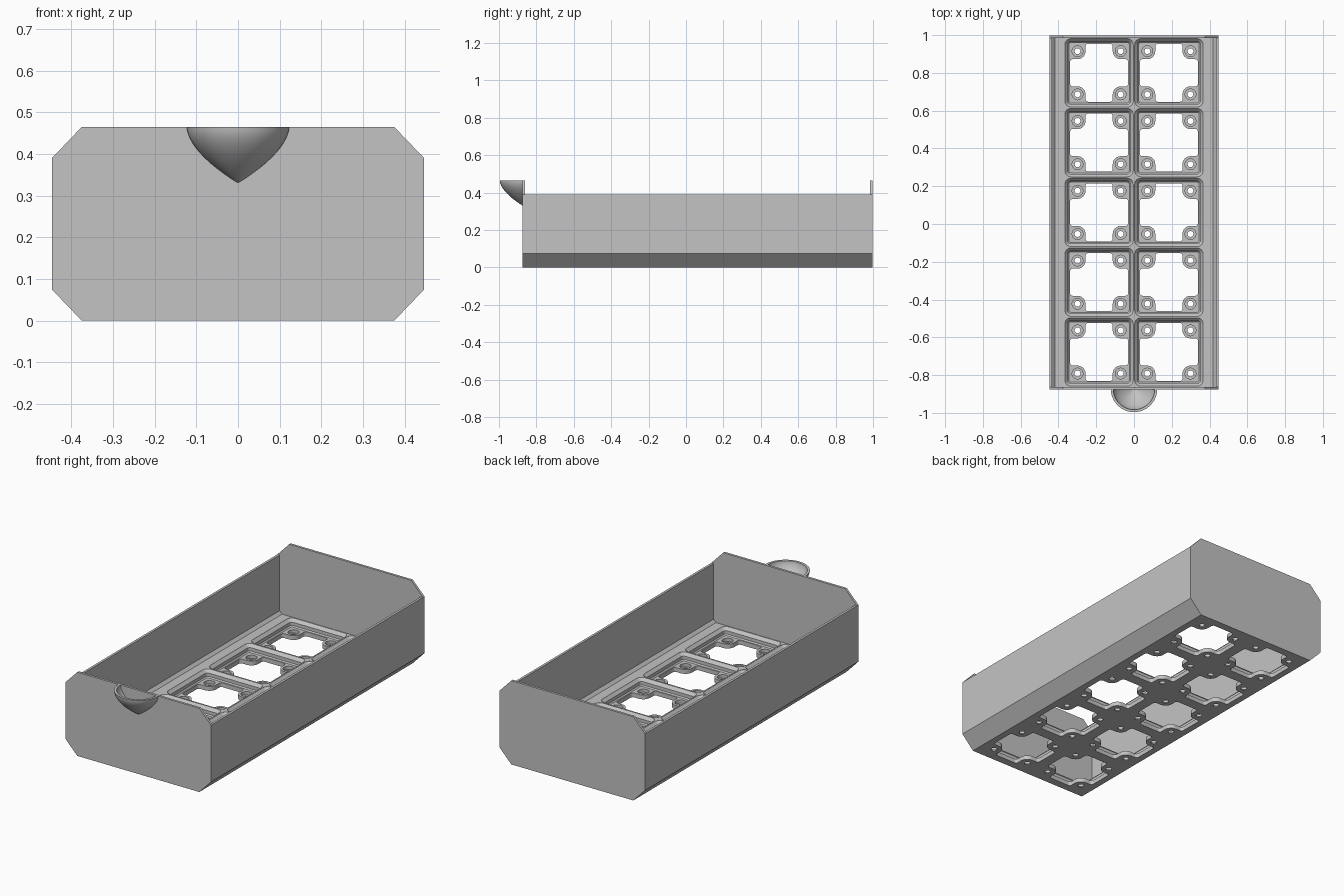
import bpy, bmesh
from math import pi, sin, cos
from mathutils import Vector

old = bpy.data.objects.get("Cube")
if old:
    bpy.data.objects.remove(old, do_unlink=True)

grey = bpy.data.materials.new("plain grey")
grey.use_nodes = True
grey.diffuse_color = (0.55, 0.55, 0.55, 1)
grey.node_tree.nodes["Principled BSDF"].inputs["Base Color"].default_value = (0.55, 0.55, 0.55, 1)

# Main sizes
HALF_X, FRONT, BACK, TOP = 0.447, -0.875, 0.998, 0.465
WALL, CHAMFER, FLOOR, PAD = 0.0132, 0.075, 0.065, 0.024
MID_Y = (FRONT + BACK) / 2
PITCH, BOLT = 0.3695, 0.1143
CELLS = [((i - 0.5) * PITCH, MID_Y + (j - 2) * PITCH) for i in range(2) for j in range(5)]
BOLTS = [(x + sx * BOLT, y + sy * BOLT) for x, y in CELLS for sx in (-1, 1) for sy in (-1, 1)]


def loft(bm, rings):
    """Closed solid through rings that have equal point counts."""
    loops = [[bm.verts.new(p) for p in ring] for ring in rings]
    n = len(loops[0])
    for a, b in zip(loops, loops[1:]):
        for k in range(n):
            bm.faces.new((a[k], a[(k + 1) % n], b[(k + 1) % n], b[k]))
    bm.faces.new(loops[0])
    bm.faces.new(loops[-1])


def finish(bm, name):
    bmesh.ops.recalc_face_normals(bm, faces=bm.faces)
    mesh = bpy.data.meshes.new(name)
    bm.to_mesh(mesh)
    bm.free()
    mesh.materials.append(grey)
    obj = bpy.data.objects.new(name, mesh)
    bpy.context.collection.objects.link(obj)
    return obj


def activate(obj):
    bpy.ops.object.select_all(action='DESELECT')
    obj.select_set(True)
    bpy.context.view_layer.objects.active = obj


def subtract(target, cutter):
    cutter.hide_render = True
    mod = target.modifiers.new("cut", 'BOOLEAN')
    mod.operation, mod.solver, mod.object = 'DIFFERENCE', 'EXACT', cutter
    activate(target)
    bpy.ops.object.modifier_apply(modifier=mod.name)
    bpy.data.objects.remove(cutter, do_unlink=True)


def prism_along_y(name, half_profile, y0, y1):
    """Extrude a left-right mirrored x-z outline along y."""
    outline = half_profile + [(-x, z) for x, z in reversed(half_profile)]
    bm = bmesh.new()
    loft(bm, [[(x, y, z) for x, z in outline] for y in (y0, y1)])
    return finish(bm, name)


def rounded(corners, steps=6):
    """Outline with each (x, y, radius) right-angle corner rounded."""
    out = []
    for k, (x, y, r) in enumerate(corners):
        p = Vector((x, y))
        a = (Vector(corners[k - 1][:2]) - p).normalized() * r
        b = (Vector(corners[(k + 1) % len(corners)][:2]) - p).normalized() * r
        for s in range(steps + 1):
            t = s / steps * pi / 2
            out.append(p + a * (1 - sin(t)) + b * (1 - cos(t)))
    return out


def square(h, r):
    return rounded([(h, -h, r), (h, h, r), (-h, h, r), (-h, -h, r)])


def cell_cutter(name, layers, centres):
    """Same lofted solid at every centre; layers are (outline, z)."""
    bm = bmesh.new()
    for cx, cy in centres:
        loft(bm, [[(cx + p[0], cy + p[1], z) for p in outline] for outline, z in layers])
    return finish(bm, name)


def circle(r, n=28):
    return [(r * cos(2 * pi * k / n), r * sin(2 * pi * k / n)) for k in range(n)]


# Tray body: chamfered block hollowed between the taller end panels
inset = HALF_X - CHAMFER + 0.003
tray = prism_along_y("tray_body", [(inset, 0), (HALF_X, CHAMFER),
                                   (HALF_X, TOP - CHAMFER), (inset, TOP)], FRONT, BACK)
inner = HALF_X - WALL
subtract(tray, prism_along_y("hollow", [
    (inner - 0.015, FLOOR), (inner, FLOOR + 0.015), (inner, TOP - CHAMFER),
    (0.6, TOP - CHAMFER), (0.6, 0.6)], FRONT + WALL, BACK - WALL))

# Stepped pockets of the grid
lip, neck, foot = square(0.181, 0.0317), square(0.1658, 0.0163), square(0.1597, 0.0101)
subtract(tray, cell_cutter("pockets", [
    (foot, PAD), (neck, PAD + 0.0062), (neck, FLOOR - 0.0165),
    (lip, FLOOR - 0.0005), (lip, FLOOR + 0.02)], CELLS))

# Cross-shaped openings that leave a round pad in each pocket corner
arm, waist, fillet, pad_r = 0.1535, 0.072, 0.014, 0.042
cross = []
for ux, uy in ((1, 0), (0, 1), (-1, 0), (0, -1)):
    for px, py, r in ((arm, -waist, fillet), (arm, waist, fillet), (waist, waist, pad_r)):
        cross.append((px * ux - py * uy, px * uy + py * ux, r))
cross = rounded(cross)
subtract(tray, cell_cutter("openings", [(cross, -0.02), (cross, PAD + 0.012)], CELLS))

# Magnet recesses and screw holes in the pads
subtract(tray, cell_cutter("recesses", [(circle(0.0286), 0.0065), (circle(0.0286), PAD + 0.012)], BOLTS))
subtract(tray, cell_cutter("screw_holes", [(circle(0.0155), -0.02), (circle(0.0155), 0.015)], BOLTS))

# Scoop handle: thin half bowl with a pointed bottom on the front panel
RADIUS, DEPTH, SHELL, STEPS, TURN = 0.123, 0.135, 0.013, 14, 32


def bowl_profile(r, depth):
    """Curve from the rim down to the point, upright at the rim."""
    pts = []
    for k in range(STEPS + 1):
        t = k / STEPS
        pts.append((r * (1 - t ** 1.75), TOP - depth * t))
    return pts


section = bowl_profile(RADIUS, DEPTH) + bowl_profile(RADIUS - SHELL, DEPTH - SHELL * 1.4)[::-1]
bm = bmesh.new()
axis_y = FRONT + 0.002
loft(bm, [[(r * cos(a), axis_y - r * sin(a), z) for r, z in section]
          for a in (pi * k / TURN for k in range(TURN + 1))])
bmesh.ops.remove_doubles(bm, verts=bm.verts, dist=1e-5)
handle = finish(bm, "scoop_handle")

for obj in (tray, handle):
    activate(obj)
    bpy.ops.object.shade_smooth_by_angle(angle=pi / 6)
